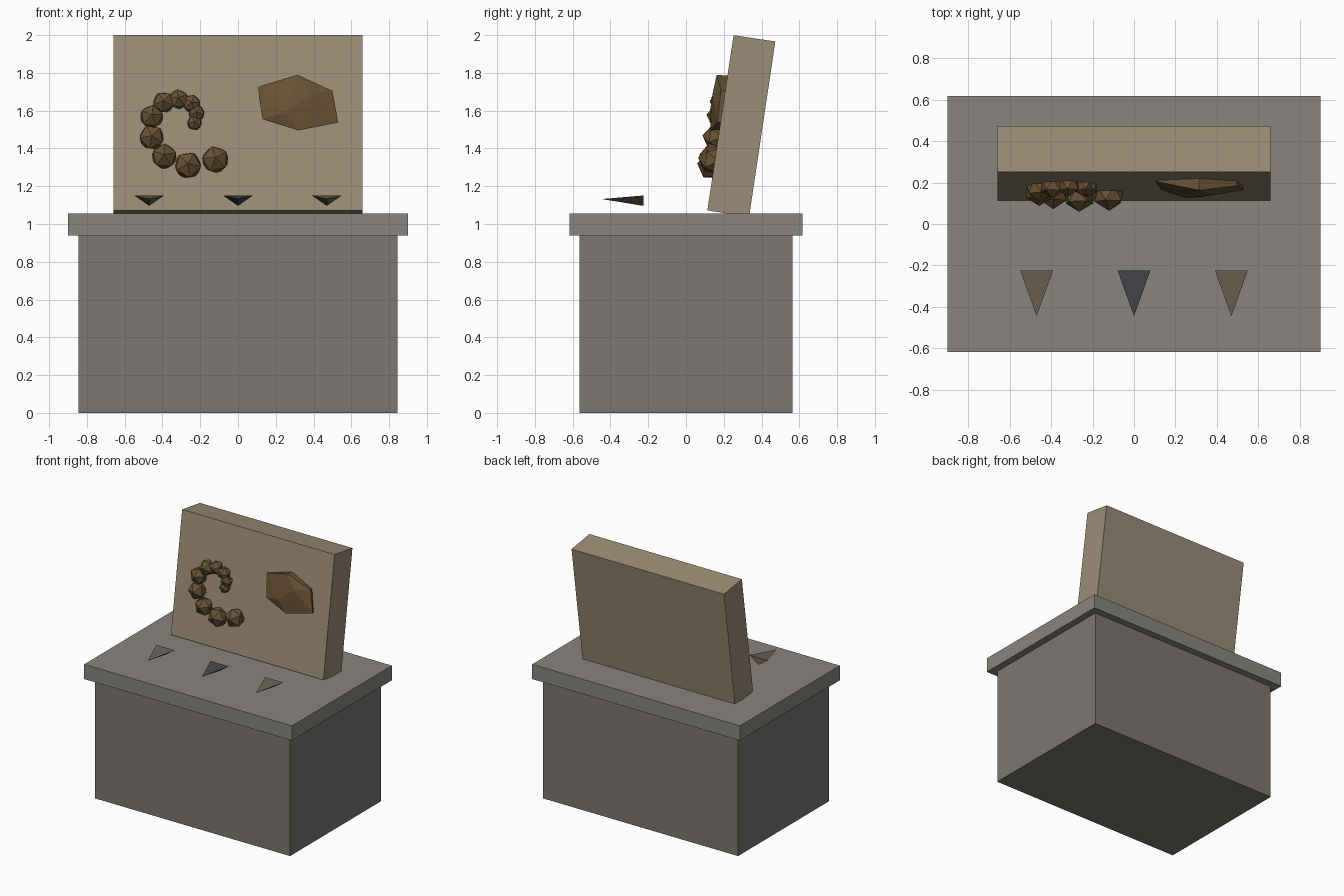
import bpy, bmesh, math
from mathutils import Vector, Matrix

if "Cube" in bpy.data.objects:
    bpy.data.objects.remove(bpy.data.objects["Cube"])

TILT = math.radians(8.5)
NORMAL = Vector((0, -math.cos(TILT), math.sin(TILT)))


def material(name, rgb):
    m = bpy.data.materials.new(name)
    m.diffuse_color = (*rgb, 1)
    m.use_nodes = True
    m.node_tree.nodes["Principled BSDF"].inputs["Base Color"].default_value = m.diffuse_color
    return m


STONE = material("stone", (0.20, 0.185, 0.165))
CAP = material("cap_stone", (0.25, 0.235, 0.21))
SAND = material("sandstone", (0.33, 0.265, 0.18))
FOSSIL = material("fossil_brown", (0.14, 0.085, 0.035))
TOOTH = material("tooth_brown", (0.16, 0.12, 0.09))
DARK = material("dark_tooth", (0.06, 0.062, 0.068))


def finish(name, bm, mat):
    bmesh.ops.recalc_face_normals(bm, faces=bm.faces)
    mesh = bpy.data.meshes.new(name)
    bm.to_mesh(mesh)
    bm.free()
    mesh.materials.append(mat)
    ob = bpy.data.objects.new(name, mesh)
    bpy.context.collection.objects.link(ob)
    return ob


def box(name, size, centre, mat, pitch=0):
    bm = bmesh.new()
    bmesh.ops.create_cube(bm, size=1, matrix=Matrix.Diagonal((*size, 1)))
    ob = finish(name, bm, mat)
    ob.location = centre
    ob.rotation_euler.x = pitch
    return ob


def hull(name, points, mat):
    bm = bmesh.new()
    for p in points:
        bm.verts.new(p)
    res = bmesh.ops.convex_hull(bm, input=bm.verts[:])
    loose = {v for v in res["geom_interior"] if isinstance(v, bmesh.types.BMVert)}
    if loose:
        bmesh.ops.delete(bm, geom=list(loose), context='VERTS')
    return finish(name, bm, mat)


def on_slab(x, z, off):
    """Point seen at (x, z) from the front, lifted off the slab face."""
    zb = z - off * NORMAL.z
    return Vector((x, 0.113 + math.tan(TILT) * (zb - 1.072), zb)) + off * NORMAL


# Plinth and its overhanging cap
box("plinth", (1.69, 1.125, 0.94), (0, 0, 0.47), STONE)
box("plinth_cap", (1.80, 1.235, 0.115), (0, 0, 0.9975), CAP)

# Leaning slab
box("fossil_slab", (1.32, 0.2236, 0.938), (0, 0.293, 1.519), SAND, -TILT)

# Coiled shell: shrinking faceted beads, each turned outward along the coil
beads = [(-.12, 1.34, .078), (-.265, 1.31, .078), (-.39, 1.357, .073),
         (-.457, 1.458, .072), (-.457, 1.568, .068), (-.394, 1.643, .062),
         (-.315, 1.66, .057), (-.246, 1.637, .052), (-.22, 1.586, .047),
         (-.23, 1.535, .043)]
for i, (x, z, r) in enumerate(beads):
    outward = math.atan2(z - 1.48, x + 0.29)
    bm = bmesh.new()
    bmesh.ops.create_icosphere(bm, subdivisions=1, radius=r)
    ob = finish(f"coil_bead_{i + 1}", bm, FOSSIL)
    ob.matrix_world = (Matrix.Translation(on_slab(x, z, 0.012))
                       @ Matrix.Rotation(math.pi / 2 - TILT, 4, 'X')
                       @ Matrix.Rotation(outward, 4, 'Z'))

# Broad faceted shell: six-cornered outline, raised front ridge, sunk back
rim = [(.315, 1.79, .057), (.50, 1.705, .022), (.53, 1.537, .018),
       (.32, 1.495, .045), (.13, 1.555, .02), (.103, 1.725, .004)]
ridge = [(.25, 1.59, .064), (.39, 1.69, .064)]
pts = [on_slab(*p) for p in rim + ridge]
pts += [on_slab(.315 + (x - .315) * .95, 1.64 + (z - 1.64) * .95, -.03)
        for x, z, _ in rim]
hull("broad_shell", pts, FOSSIL)

# Three flattened teeth pointing forward
for name, x, mat in (("left_tooth", -.47, TOOTH), ("middle_tooth", 0, DARK),
                     ("right_tooth", .47, TOOTH)):
    hull(name, [(x - .079, -.225, 1.151), (x + .079, -.225, 1.151),
                (x, -.225, 1.096), (x, -.445, 1.132)], mat)
